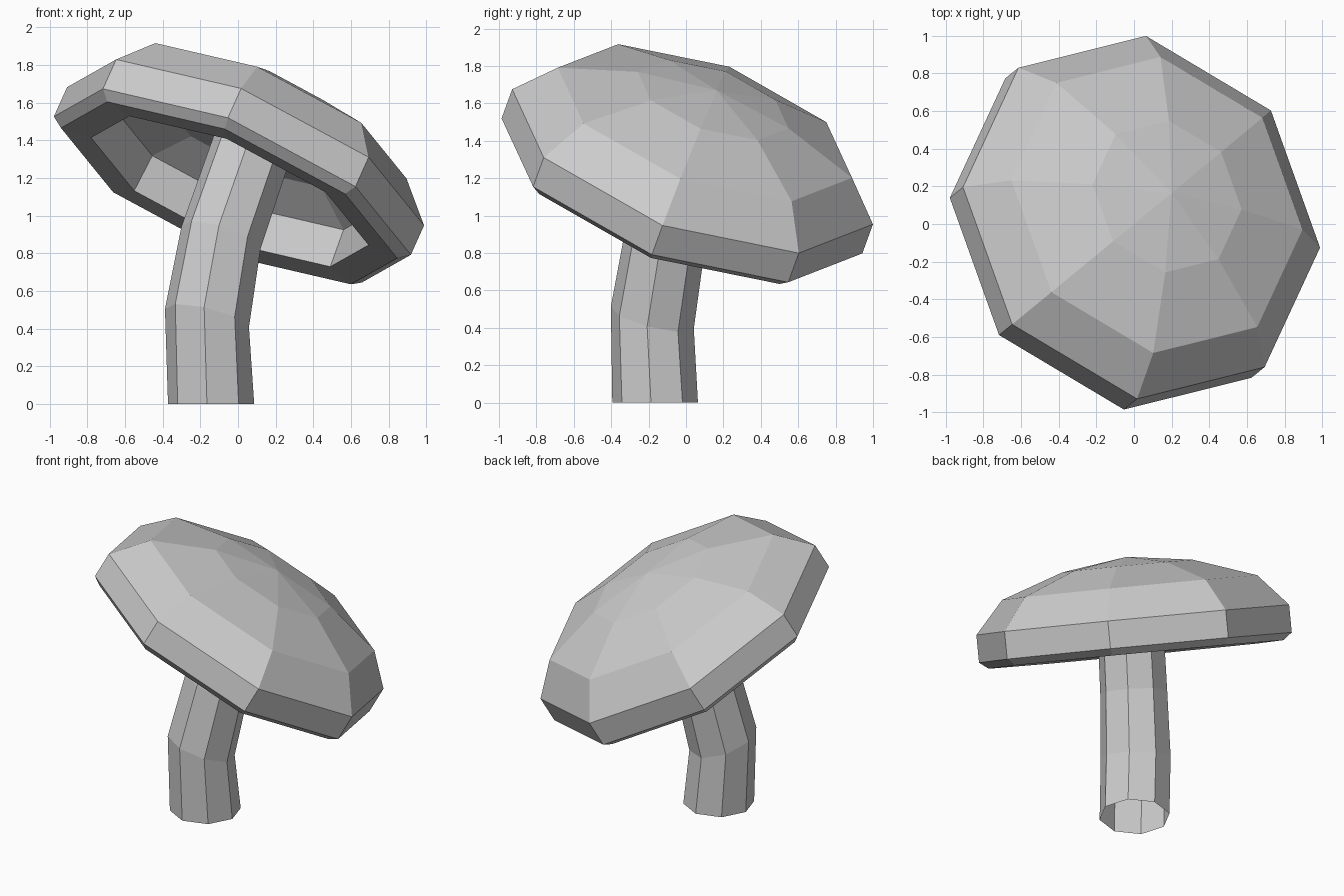
import bpy, bmesh, math
from mathutils import Vector

if "Cube" in bpy.data.objects:
    bpy.data.objects.remove(bpy.data.objects["Cube"])

SIDES = 8
PHASE = math.radians(-5.5)
TILT, AZIMUTH = math.radians(30), math.radians(39)
CAP_AXIS = Vector((math.sin(TILT) * math.cos(AZIMUTH),
                   math.sin(TILT) * math.sin(AZIMUTH), math.cos(TILT)))
CAP_CENTRE = Vector((0.04, 0.035, 1.315))


def ring(bm, centre, normal, radius):
    """An octagon facing along normal, or a single point when radius is 0."""
    if radius == 0:
        return [bm.verts.new(centre)]
    turn = Vector((0, 0, 1)).rotation_difference(Vector(normal))
    angles = [PHASE + math.tau * i / SIDES for i in range(SIDES)]
    return [bm.verts.new(Vector(centre) + turn @ Vector(
        (radius * math.cos(a), radius * math.sin(a), 0))) for a in angles]


def loft(name, sections):
    """Join successive rings with flat faces."""
    bm = bmesh.new()
    rings = [ring(bm, *s) for s in sections]
    for lo, hi in zip(rings, rings[1:]):
        for i in range(SIDES):
            j = (i + 1) % SIDES
            quad = [lo[i % len(lo)], lo[j % len(lo)],
                    hi[j % len(hi)], hi[i % len(hi)]]
            bm.faces.new(list(dict.fromkeys(quad)))
    bmesh.ops.recalc_face_normals(bm, faces=bm.faces)
    mesh = bpy.data.meshes.new(name)
    bm.to_mesh(mesh)
    bm.free()
    obj = bpy.data.objects.new(name, mesh)
    bpy.context.collection.objects.link(obj)
    return obj


# Cap: hollow tilted dome, profile of (radius, height along the axis)
profile = [(0, 0.41), (0.43, 0.35), (0.84, 0.21), (1.03, 0), (1.03, -0.18),
           (0.97, -0.225), (0.80, -0.215), (0.78, 0), (0.53, 0.12), (0, 0.20)]
loft("mushroom_cap", [(CAP_CENTRE + CAP_AXIS * h, CAP_AXIS, r) for r, h in profile])

# Stem: bent open tube leaning into the cap
loft("mushroom_stem", [
    ((-0.143, -0.165, 0.0), (0, 0, 1), 0.23),
    ((-0.165, -0.18, 0.455), (0.245, 0.25, 1), 0.23),
    ((-0.09, -0.11, 0.885), (0.32, 0.29, 1), 0.22),
    ((0.095, 0.065, 1.42), CAP_AXIS, 0.215),
])
